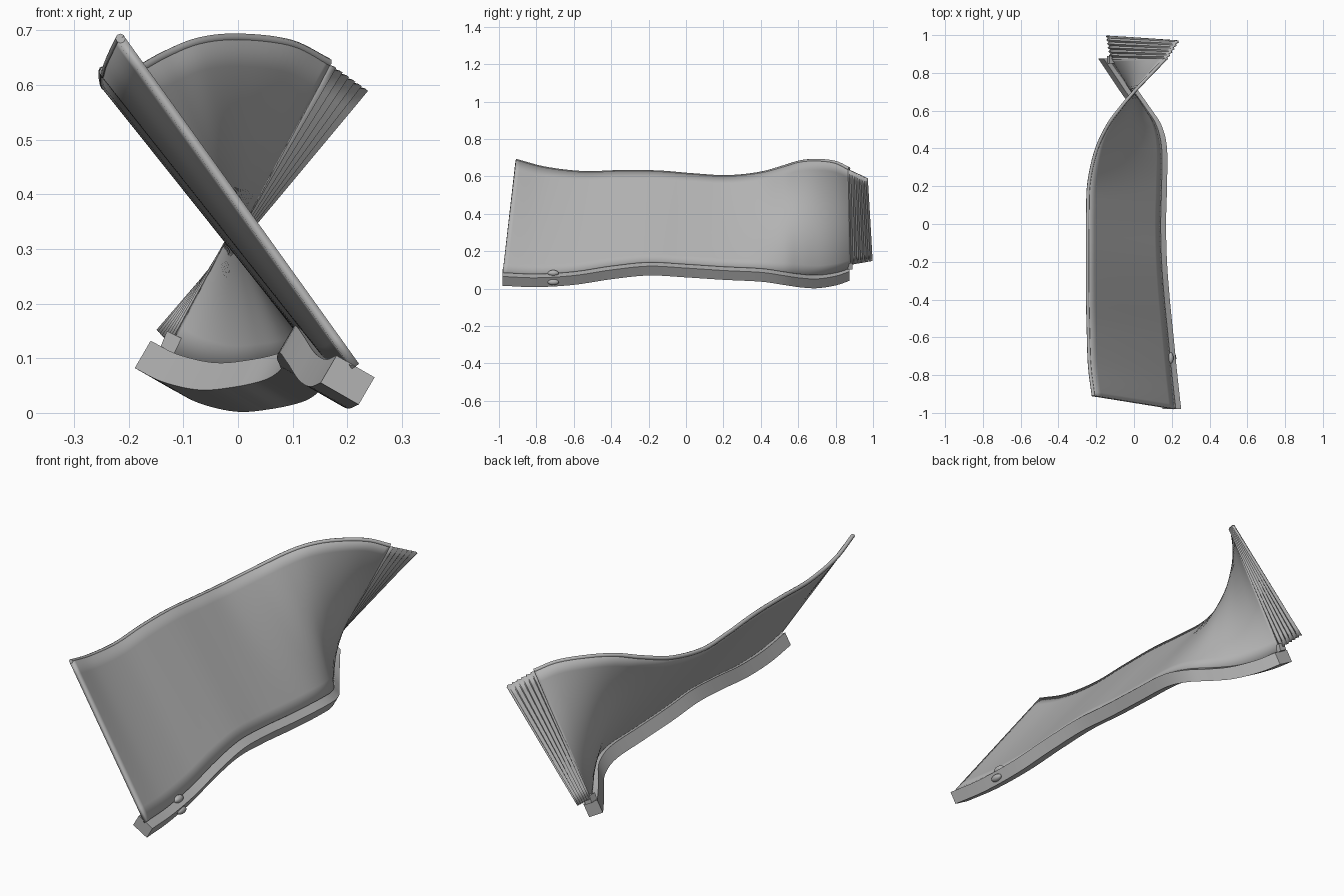
import bpy, bmesh
from mathutils import Vector

cube = bpy.data.objects.get("Cube")
if cube:
    bpy.data.objects.remove(cube, do_unlink=True)

grey = bpy.data.materials.new("warm_grey")
grey.use_nodes = True
GREY = (0.45, 0.45, 0.45, 1)
grey.diffuse_color = GREY
grey.node_tree.nodes["Principled BSDF"].inputs["Base Color"].default_value = GREY


def smooth_path(points, count):
    """Sample an even Catmull-Rom curve through the points."""
    p = [Vector(q) for q in points]
    p = [2 * p[0] - p[1]] + p + [2 * p[-1] - p[-2]]
    spans = len(p) - 3
    out = []
    for k in range(count + 1):
        f = k / count * spans
        i = min(int(f), spans - 1)
        t = f - i
        a, b, c, d = p[i:i + 4]
        out.append(0.5 * (2 * b + (c - a) * t + (2 * a - 5 * b + 4 * c - d) * t ** 2
                          + (3 * b - a - 3 * c + d) * t ** 3))
    return out


def loft(name, rows, closed=False, thickness=0):
    """Skin a list of equal-length rows of points."""
    bm = bmesh.new()
    grid = [[bm.verts.new(v) for v in row] for row in rows]
    n = len(grid[0])
    for r, s in zip(grid, grid[1:]):
        for j in range(n if closed else n - 1):
            k = (j + 1) % n
            bm.faces.new((r[j], r[k], s[k], s[j]))
    if closed:
        bm.faces.new(grid[0])
        bm.faces.new(grid[-1])
    bmesh.ops.recalc_face_normals(bm, faces=bm.faces)
    mesh = bpy.data.meshes.new(name)
    bm.to_mesh(mesh)
    bm.free()
    obj = bpy.data.objects.new(name, mesh)
    bpy.context.collection.objects.link(obj)
    if thickness:
        mod = obj.modifiers.new("thickness", 'SOLIDIFY')
        mod.thickness = thickness
        mod.offset = 0
    finish(obj)
    return obj


def finish(obj):
    obj.data.materials.append(grey)
    bpy.ops.object.select_all(action='DESELECT')
    obj.select_set(True)
    bpy.context.view_layer.objects.active = obj
    bpy.ops.object.shade_smooth_by_angle()


# Edge curves of the twisted panel
COUNT = 88
low = smooth_path([
    (.215, -.98, .085), (.195, -.8, .078), (.175, -.6, .09), (.155, -.4, .12),
    (.14, -.2, .14), (.135, 0, .13), (.14, .2, .117), (.14, .4, .107),
    (.112, .52, .09), (.055, .61, .077), (-.008, .7, .072), (-.075, .8, .087),
    (-.125, .875, .112)], COUNT)
high = smooth_path([
    (-.215, -.91, .685), (-.235, -.75, .643), (-.242, -.55, .62), (-.246, -.35, .625),
    (-.246, -.15, .623), (-.245, .05, .607), (-.238, .22, .598), (-.2, .39, .615),
    (-.14, .52, .65), (-.075, .61, .677), (0, .7, .685), (.095, .8, .674),
    (.165, .872, .64)], COUNT)

# Twisted panel
STEPS = 12
loft("twisted_panel", [[a.lerp(b, j / STEPS) for j in range(STEPS + 1)]
                       for a, b in zip(low, high)], thickness=0.016)

# Rounded lip along the upper edge
curve = bpy.data.curves.new("upper_lip", 'CURVE')
curve.dimensions = '3D'
curve.bevel_depth = 0.009
curve.bevel_resolution = 2
curve.use_fill_caps = True
line = curve.splines.new('POLY')
line.points.add(COUNT)
for point, v in zip(line.points, high):
    point.co = (*v, 1)
lip = bpy.data.objects.new("upper_lip", curve)
bpy.context.collection.objects.link(lip)
lip.data.materials.append(grey)

# Square rail under the lower edge
up = Vector((.5, 0, .86)) * .058
across = Vector((.87, 0, -.5)) * .08
loft("lower_rail", [[v - across / 2, v + across / 2,
                     v + across / 2 - up, v - across / 2 - up] for v in low], closed=True)

# Fan of narrow stepped slats at the rear
low_a, low_b = Vector((-.122, .872, .128)), Vector((-.143, .995, .15))
high_a, high_b = Vector((.165, .866, .637)), Vector((.235, .972, .587))
SLATS = 6
rows = []
for i in range(SLATS * 2 + 1):
    t = i / (SLATS * 2)
    a, b = low_a.lerp(low_b, t), high_a.lerp(high_b, t)
    side = Vector((.006 if i % 2 else -.004, 0, 0))
    rows.append([a.lerp(b, j / STEPS) + side for j in range(STEPS + 1)])
loft("rear_slats", rows, thickness=0.008)

# Tab joining the slats to the rail
loft("rear_tab", [[(x, y, z) for x, z in ((-.142, .12), (-.11, .102), (-.1, .135), (-.13, .15))]
                  for y in (.85, .89)], closed=True)

# Small knobs on the top and side of the rail near the front
for name, spot in (("top_knob", (.193, -.71, .083)), ("side_knob", (.208, -.71, .035))):
    bpy.ops.mesh.primitive_uv_sphere_add(segments=20, ring_count=10, radius=1, location=spot)
    knob = bpy.context.object
    knob.name = name
    knob.scale = (.016, .03, .016)
    finish(knob)
